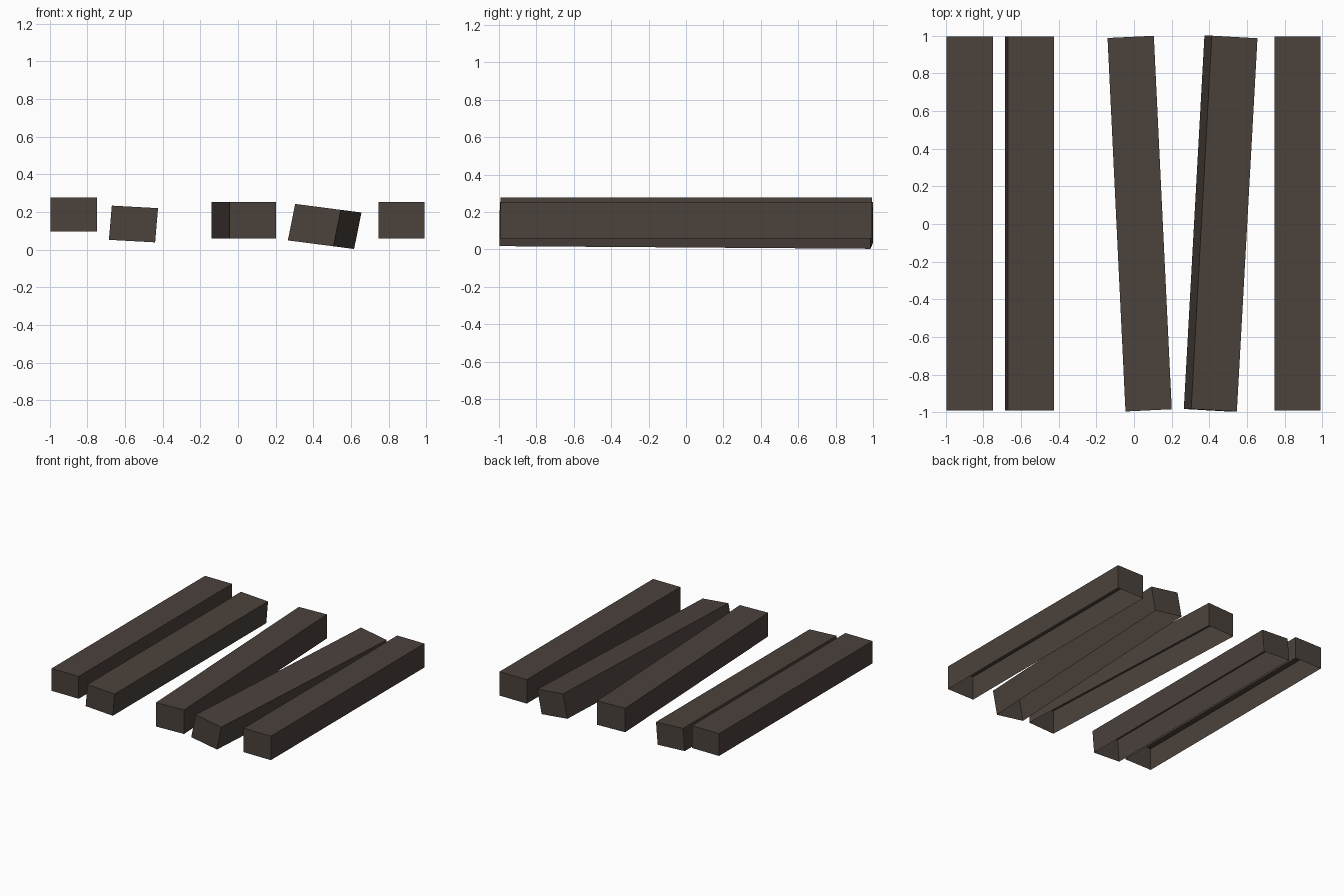
import bpy, bmesh
from math import radians
from mathutils import Matrix, Vector

cube = bpy.data.objects.get("Cube")
if cube:
    bpy.data.objects.remove(cube, do_unlink=True)

# Dark weathered wood
wood = bpy.data.materials.new("dark_wood")
wood.use_nodes = True
colour = (0.07, 0.054, 0.045, 1)
wood.diffuse_color = colour
wood.node_tree.nodes["Principled BSDF"].inputs["Base Color"].default_value = colour

LENGTH, WIDTH, SQUASH = 1.985, 0.246, 0.8


def plank(name, x, z, height, yaw=0, roll=0):
    """Open-bottomed beam, turned and tipped, then squashed in height."""
    bm = bmesh.new()
    bmesh.ops.create_cube(bm, size=1)
    bm.normal_update()
    underside = [f for f in bm.faces if f.normal.z < -0.9]
    bmesh.ops.delete(bm, geom=underside, context='FACES_ONLY')
    size = Matrix.Diagonal((WIDTH, LENGTH, height / SQUASH, 1))
    turn = Matrix.Rotation(radians(roll), 4, 'Y') @ Matrix.Rotation(radians(yaw), 4, 'Z')
    squash = Matrix.Diagonal((1, 1, SQUASH, 1))
    bm.transform(squash @ turn @ size)
    mesh = bpy.data.meshes.new(name)
    bm.to_mesh(mesh)
    bm.free()
    mesh.materials.append(wood)
    obj = bpy.data.objects.new(name, mesh)
    obj.location = Vector((x, 0.002, z))
    bpy.context.collection.objects.link(obj)


# Row of planks from the model's right to its left
plank("outer_right_plank", -0.872, 0.186, 0.182)
plank("tipped_plank", -0.555, 0.136, 0.182, roll=3.9)
plank("turned_plank", 0.03, 0.156, 0.196, yaw=2.75)
plank("loose_plank", 0.46, 0.123, 0.196, yaw=-3.2, roll=9.2)
plank("outer_left_plank", 0.868, 0.156, 0.196)
